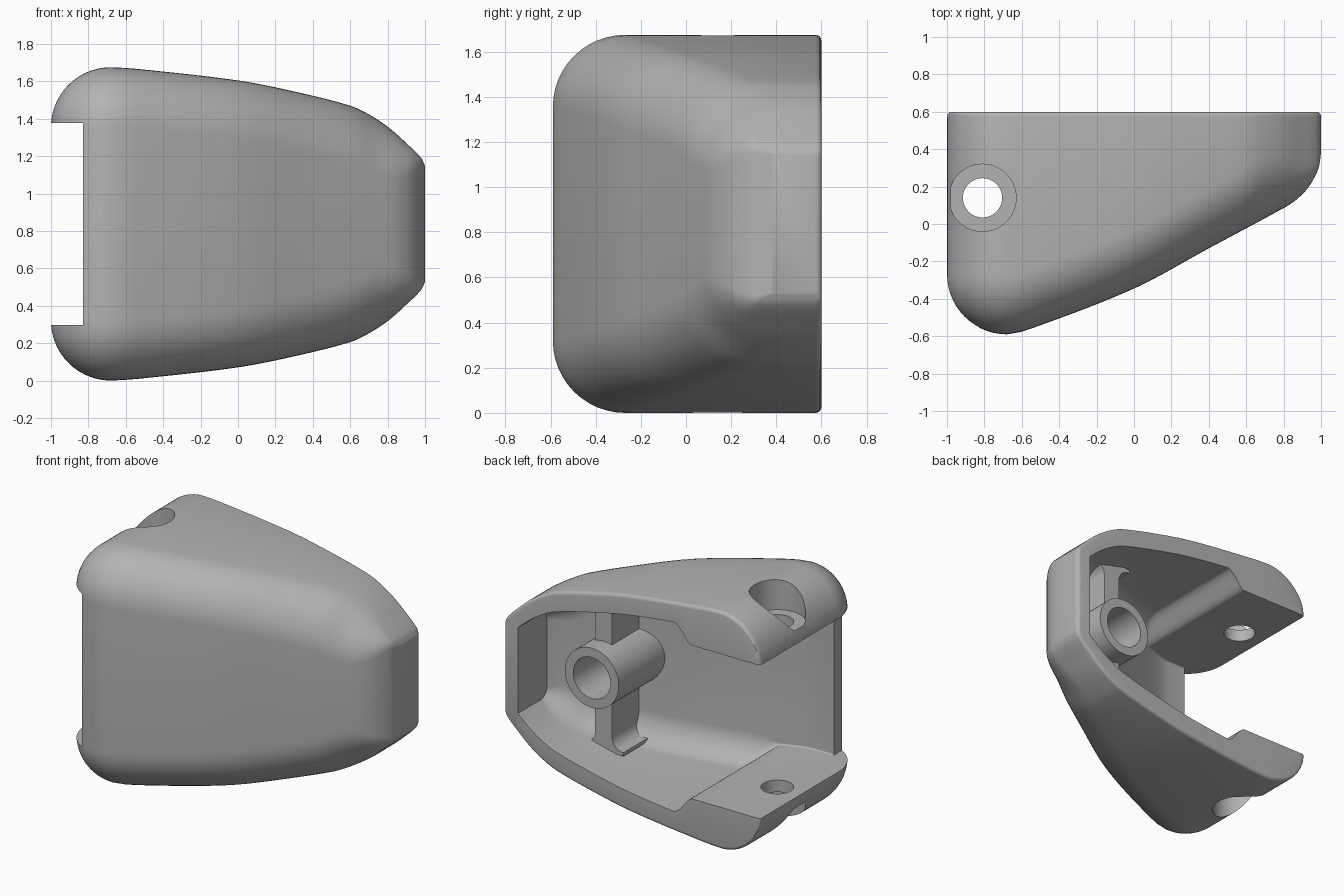
import bpy, bmesh, math
from mathutils import Matrix

if "Cube" in bpy.data.objects:
    bpy.data.objects.remove(bpy.data.objects["Cube"], do_unlink=True)

MID = 0.8375          # mid height of the symmetric housing
R = 0.32              # big outer fillet
XC = -0.68            # centre of the rounded corner at the wide end
HALF = [(-0.68, .8375), (-0.55, .83), (0, .767), (.3, .708), (.6, .632), (.7, .585),
        (.8, .52), (.9, .432), (.98, .352), (1, .31)]
FRONT = [(-0.68, -.59), (-0.58, -.57), (0, -.345), (.4, -.13), (.8, .085), (.86, .123),
         (.92, .18), (.96, .24), (.99, .31), (1, .38)]

grey = bpy.data.materials.new("grey plastic")
grey.use_nodes = True
grey.diffuse_color = (0.45, 0.45, 0.45, 1)
grey.node_tree.nodes["Principled BSDF"].inputs["Base Color"].default_value = (0.45, 0.45, 0.45, 1)


def curve(pts, x):
    """Smooth interpolation through the given points."""
    x = min(max(x, pts[0][0]), pts[-1][0])
    n = len(pts)
    i = max(k for k in range(n - 1) if pts[k][0] <= x)

    def slope(k):
        a, b = pts[max(k - 1, 0)], pts[min(k + 1, n - 1)]
        return (b[1] - a[1]) / (b[0] - a[0])
    (x0, y0), (x1, y1) = pts[i], pts[i + 1]
    w = x1 - x0
    t = (x - x0) / w
    return (y0 * (2*t**3 - 3*t**2 + 1) + y1 * (3*t**2 - 2*t**3)
            + w * slope(i) * (t**3 - 2*t**2 + t) + w * slope(i + 1) * (t**3 - t**2))


def make(name, bm):
    bmesh.ops.recalc_face_normals(bm, faces=bm.faces)
    me = bpy.data.meshes.new(name)
    bm.to_mesh(me)
    bm.free()
    me.materials.append(grey)
    ob = bpy.data.objects.new(name, me)
    bpy.context.collection.objects.link(ob)
    return ob


def section(front, back, half, r, rb):
    """Rounded rectangle in y and z: big front corners, small back corners."""
    pts = []
    for cy, cz, rad, start, n in ((back - rb, half - rb, rb, 0, 4), (front + r, half - r, r, 90, 12),
                                  (front + r, r - half, r, 180, 12), (back - rb, rb - half, rb, 270, 4)):
        for k in range(n + 1):
            a = math.radians(start + 90 * k / n)
            pts.append((cy + rad * math.cos(a), MID + cz + rad * math.sin(a)))
    return pts


def loft(name, xs, sect):
    bm = bmesh.new()
    rings = [[bm.verts.new((x, y, z)) for y, z in sect(x)] for x in xs]
    for a, b in zip(rings, rings[1:]):
        for i in range(len(a)):
            j = (i + 1) % len(a)
            bm.faces.new((a[i], a[j], b[j], b[i]))
    bm.faces.new(rings[0])
    bm.faces.new(rings[-1])
    return make(name, bm)


def prism(name, pts, back, depth):
    """Extrude an x-z profile along y; the far end follows the front wall."""
    bm = bmesh.new()
    near = [bm.verts.new((x, back, z)) for x, z in pts]
    far = [bm.verts.new((x, curve(FRONT, x) + depth, z)) for x, z in pts]
    bm.faces.new(near)
    bm.faces.new(far)
    for i in range(len(pts)):
        j = (i + 1) % len(pts)
        bm.faces.new((near[i], near[j], far[j], far[i]))
    return make(name, bm)


def cylinder(name, r, length, matrix):
    bm = bmesh.new()
    bmesh.ops.create_cone(bm, cap_ends=True, segments=48, radius1=r, radius2=r,
                          depth=length, matrix=matrix)
    return make(name, bm)


def box(name, lo, hi):
    bm = bmesh.new()
    bmesh.ops.create_cube(bm, size=1)
    for v in bm.verts:
        v.co = [lo[i] if v.co[i] < 0 else hi[i] for i in range(3)]
    return make(name, bm)


def cut(ob, cutter):
    cutter.hide_render = True
    mod = ob.modifiers.new("cut", 'BOOLEAN')
    mod.operation, mod.solver, mod.object = 'DIFFERENCE', 'EXACT', cutter
    bpy.context.view_layer.objects.active = ob
    bpy.ops.object.modifier_apply(modifier=mod.name)


def steps(a, b, n):
    return [a + (b - a) * k / n for k in range(n)]


def outer(x):
    back = 0.6 - 0.025 * (1 - math.sqrt(max(0, 1 - max(0, (abs(x) - .975) / .025) ** 2)))
    if x < XC:
        r = math.sqrt(max(R * R - (x - XC) ** 2, 0))
        return section(-.27 - r, back, MID - R + r, max(r, .004), .025)
    r = R * (1 - max(0, (x - .7) / .3) ** 2)
    return section(curve(FRONT, x), back, curve(HALF, x), max(r, .006), .025)


def inner(x):
    t = min(max((x + .47) / .15, 0), 1)
    t = t * t * (3 - 2 * t)
    half = curve(HALF, x) - .14
    r = max(R * (1 - max(0, (x - .7) / .3) ** 2) - .13, .03)
    return section(curve(FRONT, x) + .13, .8, .54 + (half - .54) * t, .01 + (r - .01) * t, .01)


# Housing shell: outer body, hollow, open wide end
xs = [XC - R * math.cos(math.pi / 2 * k / 14) for k in range(14)]
xs[1:1] = [-.996, -.985]
xs = sorted(set(xs)) + steps(XC, .6, 18) + steps(.6, .9, 10) + steps(.9, .975, 6)
xs += [.975, .983, .99, .995, .998, 1]
housing = loft("housing", xs, outer)
cavity = loft("cavity_cutter", [-1.2, -.8] + steps(-.68, -.47, 3) + steps(-.47, -.32, 10)
              + steps(-.32, .6, 12) + steps(.6, .89, 10) + [.89], inner)
opening = box("opening_cutter", (-1.2, -1, MID - .54), (-.83, 1, MID + .54))
cutters = [cavity, opening]

# Screw holes and counterbores in both lugs
cutters.append(cylinder("hole_cutter", .105, 3, Matrix.Translation((-.81, .14, MID))))
for side in (-1, 1):
    cutters.append(cylinder("counterbore_cutter", .18, 1,
                            Matrix.Translation((-.81, .14, MID + side * (.625 + .5)))))
for c in cutters:
    cut(housing, c)

# Boss with a blind bore
BX = .44
ring = [(BX + .21 * math.cos(math.tau * k / 48), MID + .21 * math.sin(math.tau * k / 48))
        for k in range(48)]
boss = prism("boss", ring, .42, .06)

# Upright web with flared ends
quarter = [(.065 + .09 * (1 - math.cos(a)), .445 + .09 * math.sin(a))
           for a in (math.pi / 2 * k / 8 for k in range(9))] + [(.155, .56)]
right = [(x, -z) for x, z in reversed(quarter)] + quarter
profile = right + [(-x, -z) for x, z in right]
web = prism("web", [(BX + x, MID + z) for x, z in profile], .29, .125)

bore = cylinder("bore_cutter", .145, 1,
                Matrix.Translation((BX, .54, MID)) @ Matrix.Rotation(math.pi / 2, 4, 'X'))
cutters.append(bore)
for part in (boss, web):
    cut(part, bore)

for c in cutters:
    bpy.data.objects.remove(c, do_unlink=True)

# Smooth shading with sharp edges kept
for part in (housing, boss, web):
    bpy.ops.object.select_all(action='DESELECT')
    part.select_set(True)
    bpy.context.view_layer.objects.active = part
    bpy.ops.object.shade_smooth_by_angle(angle=math.radians(30))
